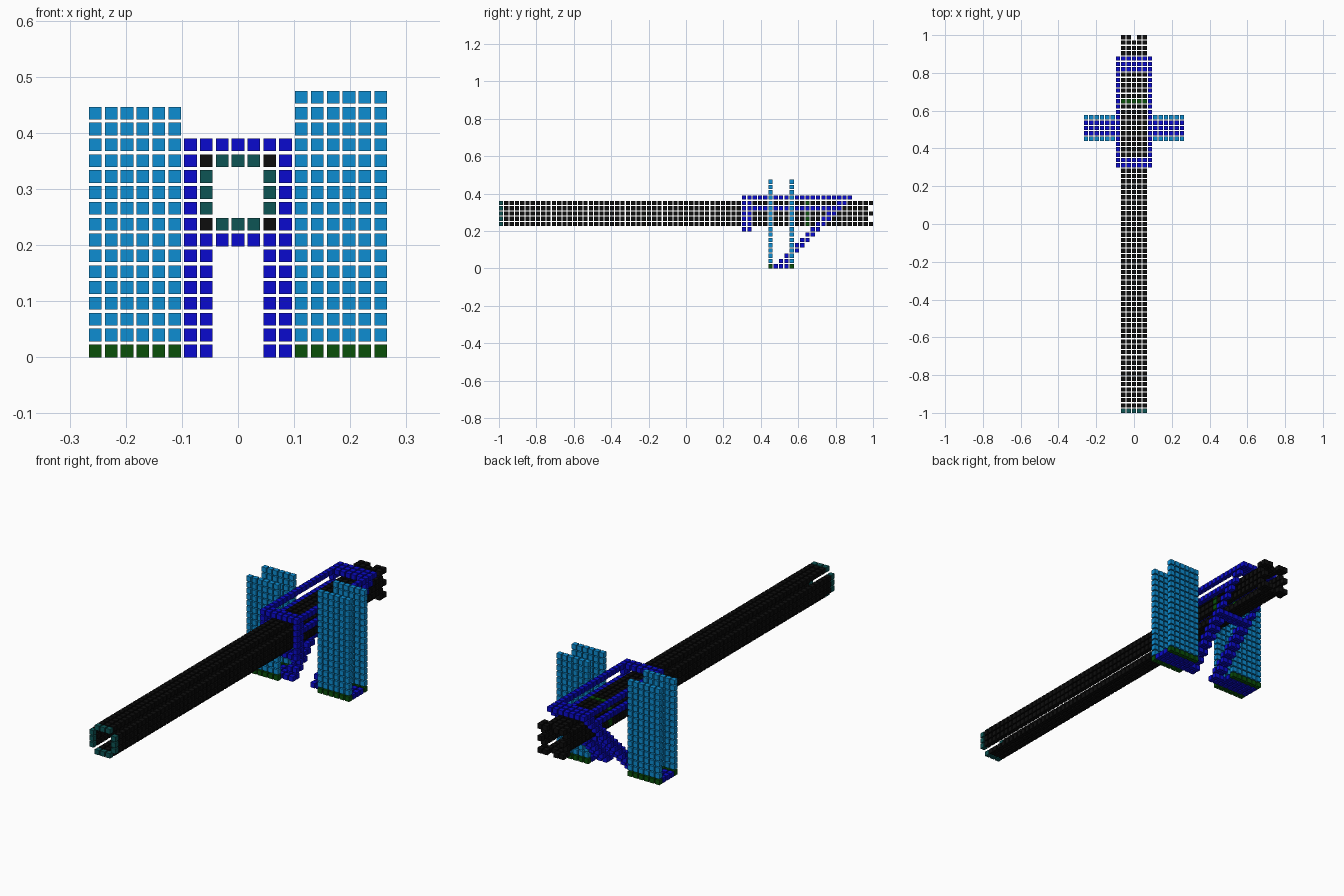
import bpy, bmesh
from mathutils import Matrix, Vector

if "Cube" in bpy.data.objects:
    bpy.data.objects.remove(bpy.data.objects["Cube"])

LAYERS = 71                       # cells along the barrel
PITCH = 2 / (LAYERS - 0.2)        # cell spacing
SIZE = PITCH * 0.8                # cube edge, leaving a gap between cells


def material(name, rgb):
    m = bpy.data.materials.new(name)
    m.use_nodes = True
    colour = (*rgb, 1)
    m.diffuse_color = colour
    m.node_tree.nodes["Principled BSDF"].inputs["Base Color"].default_value = colour
    return m


black = material("black", (0.004, 0.004, 0.004))
teal = material("dark teal", (0.004, 0.09, 0.09))
green = material("dark green", (0.003, 0.08, 0.003))
blue = material("deep blue", (0.003, 0.003, 0.62))
sky = material("light blue", (0.004, 0.27, 0.65))


def box(xs, ys, zs):
    """Set of grid cells from inclusive (start, end) ranges."""
    span = lambda r: range(r[0], r[1] + 1)
    return {(x, y, z) for x in span(xs) for y in span(ys) for z in span(zs)}


def mirrored(cells):
    return cells | {(-x, y, z) for x, y, z in cells}


def build(name, mat, cells):
    bm = bmesh.new()
    for x, y, z in sorted(cells):
        centre = Vector((x * PITCH, y * PITCH - 1 + SIZE / 2, z * PITCH + SIZE / 2))
        bmesh.ops.create_cube(bm, size=SIZE, matrix=Matrix.Translation(centre))
    mesh = bpy.data.meshes.new(name)
    bm.to_mesh(mesh)
    bm.free()
    mesh.materials.append(mat)
    bpy.context.collection.objects.link(bpy.data.objects.new(name, mesh))


def tube(y0, y1):
    """Four plates around a square bore, open at the corners."""
    sides = mirrored(box((2, 2), (y0, y1), (9, 11)))
    return sides | box((-1, 1), (y0, y1), (8, 8)) | box((-1, 1), (y0, y1), (12, 12))


# Barrel with its coloured front rim and band
band = 58
end = LAYERS - 1
build("barrel_front_rim", teal, tube(0, 0))
build("barrel_front", black, tube(1, band - 1))
build("barrel_band", green, tube(band, band))
build("barrel_rear", black, tube(band + 1, end - 1))

# Notched rear end
teeth = {(2, end, 10)}
for z in (8, 12):
    teeth |= {(2, end - 1, z), (2, end, z), (1, end, z)}
build("rear_teeth", black, mirrored(teeth))

# Square collar around the barrel
collar = box((-3, 3), (46, 47), (7, 13)) - box((-2, 2), (46, 47), (8, 12))
build("collar", blue, collar)

# Rails running back from the collar
build("top_rails", blue, mirrored(box((3, 3), (48, 63), (13, 13))))
build("side_rails", blue, mirrored(box((3, 3), (48, 62), (11, 11))))
build("rear_crossbar", blue, box((-3, 3), (64, 66), (13, 13)))

# Diagonal legs, doubled in width below the barrel
legs = set()
for z in range(13):
    inner = 2 if z < 8 else 3
    legs |= box((inner, 3), (52 + z, 53 + z), (z, z))
build("diagonal_legs", blue, mirrored(legs))
build("leg_crossbar", blue, box((-1, 1), (59, 60), (7, 7)))

# Shield towers: two plates each, on a green sill with a blue floor
for side, xs, top in (("left", (4, 9), 16), ("right", (-9, -4), 15)):
    for place, y in (("front", 51), ("back", 55)):
        build(f"{side}_{place}_shield", sky, box(xs, (y, y), (1, top)))
        build(f"{side}_{place}_sill", green, box(xs, (y, y), (0, 0)))
    build(f"{side}_floor", blue, box(xs, (52, 54), (0, 0)))
